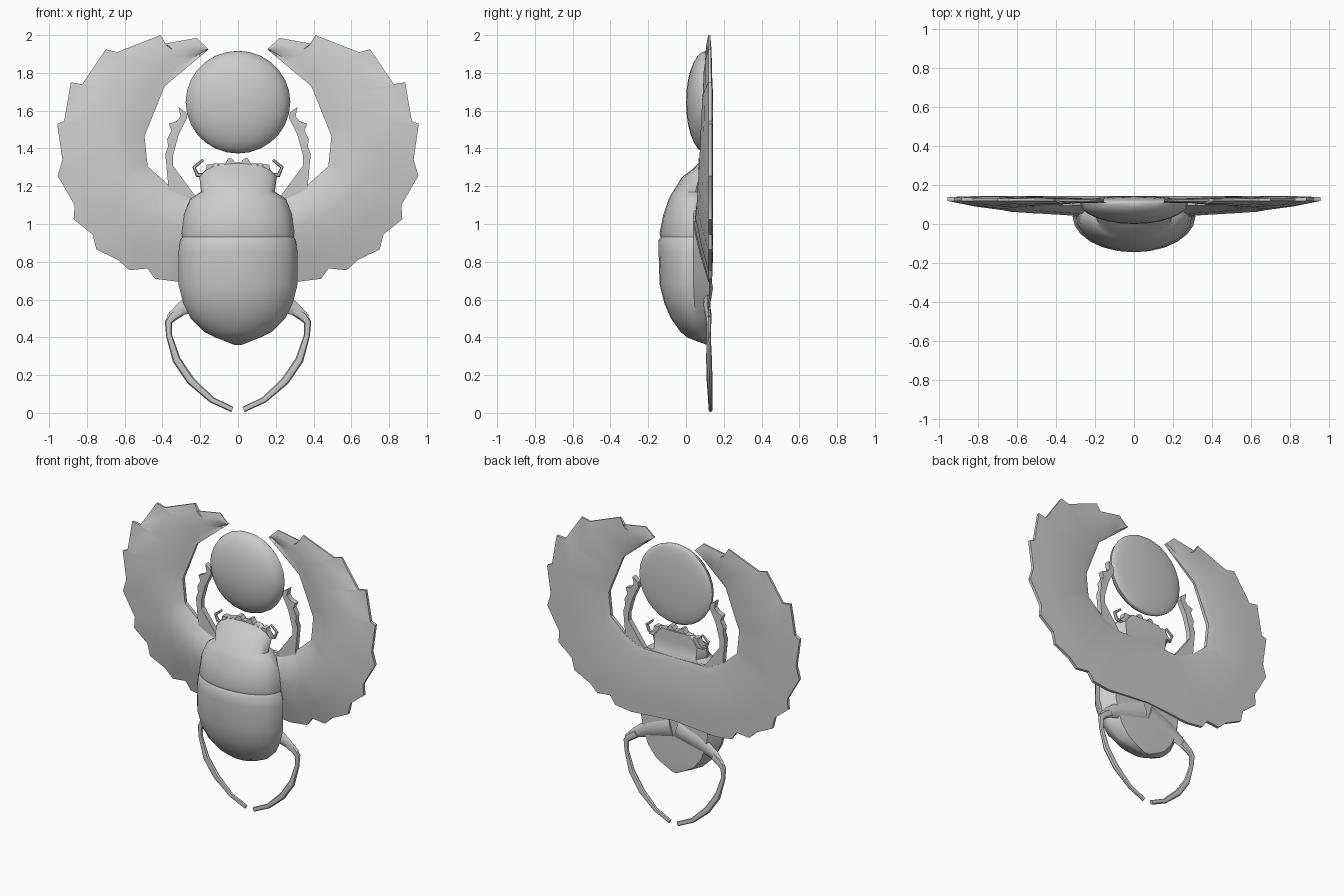
import bpy, bmesh, math
from mathutils import Vector

if "Cube" in bpy.data.objects:
    bpy.data.objects.remove(bpy.data.objects["Cube"])


def finish(name, bm, mirror=False, angle=40):
    bmesh.ops.remove_doubles(bm, verts=bm.verts, dist=0.0005)
    bmesh.ops.recalc_face_normals(bm, faces=bm.faces)
    me = bpy.data.meshes.new(name)
    bm.to_mesh(me)
    bm.free()
    ob = bpy.data.objects.new(name, me)
    bpy.context.collection.objects.link(ob)
    if mirror:
        ob.modifiers.new("mirror", 'MIRROR')
    bpy.ops.object.select_all(action='DESELECT')
    ob.select_set(True)
    bpy.context.view_layer.objects.active = ob
    bpy.ops.object.shade_smooth_by_angle(angle=math.radians(angle))
    return ob


def loft(bm, rings, cap_start=True, cap_end=True):
    vs = [[bm.verts.new(p) for p in r] for r in rings]
    n = len(vs[0])
    for a, b in zip(vs, vs[1:]):
        for i in range(n):
            bm.faces.new((a[i], a[(i + 1) % n], b[(i + 1) % n], b[i]))
    if cap_start:
        bm.faces.new(vs[0])
    if cap_end:
        bm.faces.new(vs[-1])


def limb(name, path, y_radius=1.0, sides=8):
    # path entries: x, y, z, radius
    bm = bmesh.new()
    pts = [Vector(p[:3]) for p in path]
    rings = []
    for i, p in enumerate(pts):
        d = pts[min(i + 1, len(pts) - 1)] - pts[max(i - 1, 0)]
        side = Vector((-d.z, 0, d.x)).normalized()
        r = path[i][3]
        rings.append([p + side * r * math.cos(2 * math.pi * k / sides)
                      + Vector((0, r * y_radius * math.sin(2 * math.pi * k / sides), 0))
                      for k in range(sides)])
    loft(bm, rings)
    return finish(name, bm, mirror=True)


def plate(name, outline, y0, y1, mirror=False):
    bm = bmesh.new()
    loft(bm, [[(x, y, z) for x, z in outline] for y in (y0, y1)])
    return finish(name, bm, mirror, 30)


# Domed body and head: z, half width, front y, rim y
sections = [(.36, .02, .11, .12), (.40, .12, .005, .09), (.43, .18, -.03, .07),
            (.50, .25, -.08, .055), (.58, .29, -.115, .045), (.68, .315, -.14, .04),
            (.85, .315, -.145, .04), (.915, .305, -.145, .04), (.93, .295, -.134, .04),
            (.95, .298, -.14, .04), (1.05, .285, -.12, .04), (1.13, .255, -.092, .05),
            (1.155, .22, -.08, .05), (1.17, .195, -.07, .05), (1.25, .205, -.02, .07),
            (1.29, .17, .035, .08), (1.32, .13, .065, .09)]
bm = bmesh.new()
rings = []
for z, w, yf, yr in sections:
    ring = [(w * math.cos(math.pi * k / 12), yr - (yr - yf) * math.sin(math.pi * k / 12), z)
            for k in range(13)]
    yb = .125 if z < 1.16 else .115
    rings.append(ring + [(-.8 * w, yb, z), (0, yb + .005, z), (.8 * w, yb, z)])
loft(bm, rings)
finish("body", bm)

# Toothed front edge of the head
half = [(.205, 1.25), (.17, 1.29), (.165, 1.315), (.135, 1.315), (.125, 1.295), (.105, 1.315),
        (.08, 1.31), (.065, 1.325), (.05, 1.35), (.03, 1.345), (.015, 1.325)]
plate("head_teeth", half + [(-x, z) for x, z in reversed(half)], .065, .11)

# Feathered wings: outer edge from root to tip, inner edge keyed by index
outer = [(0, .72), (.32, .695), (.44, .71), (.48, .765), (.575, .755), (.635, .81),
         (.75, .865), (.77, .945), (.87, 1.025), (.865, 1.10), (.955, 1.255), (.93, 1.34),
         (.957, 1.53), (.92, 1.545), (.885, 1.75), (.825, 1.74), (.70, 1.925), (.64, 1.91),
         (.41, 2.0), (.385, 1.955), (.22, 1.985), (.155, 1.925)]
inner = [(0, 0, 1.15), (1, .255, 1.15), (4, .36, 1.2), (8, .478, 1.305), (12, .495, 1.465),
         (16, .388, 1.73), (21, .155, 1.925)]


def keyed(keys, i):
    for a, b in zip(keys, keys[1:]):
        if i <= b[0]:
            f = (i - a[0]) / (b[0] - a[0])
            return [p + (q - p) * f for p, q in zip(a[1:], b[1:])]


ridge = [(0, .04), (2, .045), (8, .062), (14, .085), (21, .115)]
bm = bmesh.new()
rings = []
for i, (ox, oz) in enumerate(outer):
    ix, iz = keyed(inner, i)
    m = keyed(ridge, i)[0]
    back = .143 if i < 13 else .143 - .015 * (i - 13) / 8
    prof = [(0, .118), (.3, (m + .11) / 2), (.62, m), (.85, m + .01), (1, .108), (1, back - .012),
            (.9, back), (.3, back), (0, back - .005)]
    rings.append([(ox + (ix - ox) * t, y, oz + (iz - oz) * t) for t, y in prof])
loft(bm, rings, False, False)
finish("wings", bm, mirror=True, angle=35)

# Sun disc: deep front dome, shallow back dome
bm = bmesh.new()
bmesh.ops.create_uvsphere(bm, u_segments=24, v_segments=14, radius=1)
for v in bm.verts:
    x, y, z = v.co
    v.co = (x * .277, .11 + y * (.11 if y < 0 else .033), 1.645 + z * .272)
finish("sun_disc", bm)

# Hind legs with thighs reaching across the underside
limb("hind_thigh", [(.02, .115, .66, .07), (.18, .11, .61, .06), (.30, .11, .55, .035),
                    (.365, .12, .50, .02)], .4)
limb("hind_leg", [(.29, .115, .545, .025), (.345, .118, .51, .025), (.368, .12, .48, .02),
                  (.365, .12, .41, .016), (.325, .122, .28, .022), (.25, .125, .17, .022),
                  (.14, .128, .07, .016), (.03, .13, .018, .015)], .7)

# Front legs holding the disc
plate("front_leg", [(.22, 1.14), (.345, 1.31), (.345, 1.36), (.315, 1.47), (.27, 1.56),
                    (.275, 1.59), (.315, 1.62), (.305, 1.57), (.325, 1.545), (.367, 1.53),
                    (.352, 1.495), (.375, 1.45), (.37, 1.41), (.385, 1.37), (.367, 1.18),
                    (.33, 1.13)], .095, .13, True)

# Antennae
limb("antenna", [(.17, .09, 1.255, .014), (.215, .09, 1.26, .012), (.233, .09, 1.30, .01),
                 (.185, .09, 1.34, .007)], 1, 6)
